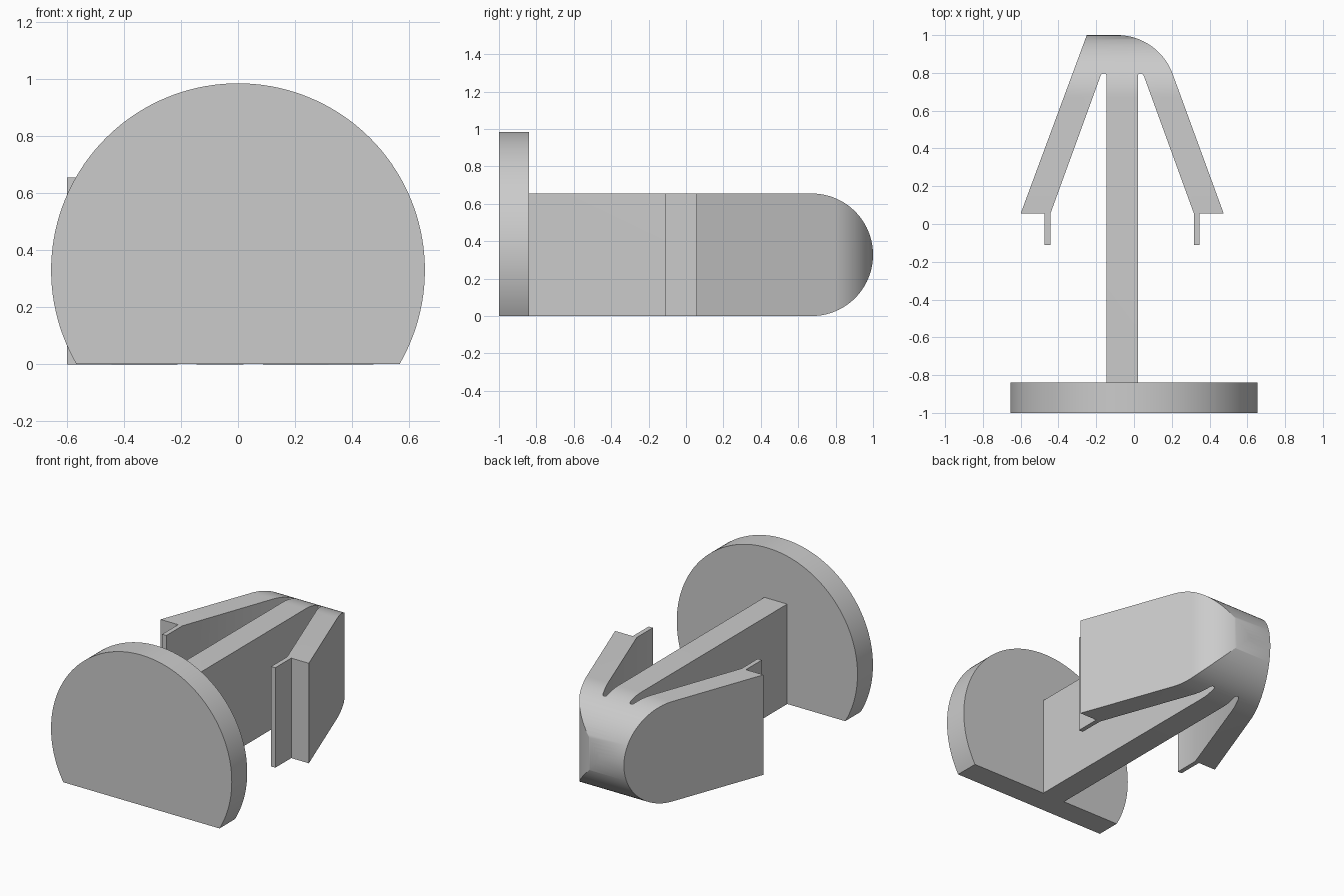
import bpy, bmesh
from math import sin, cos, pi, radians
from mathutils import Vector

cube = bpy.data.objects.get("Cube")
if cube:
    bpy.data.objects.remove(cube, do_unlink=True)

grey = bpy.data.materials.new("light grey plastic")
grey.use_nodes = True
colour = (0.6, 0.6, 0.6, 1)
grey.diffuse_color = colour
grey.node_tree.nodes["Principled BSDF"].inputs["Base Color"].default_value = colour


def arc(cx, cy, r, start, end, steps):
    """Points on a circle, angles in degrees."""
    angles = [radians(start + (end - start) * i / steps) for i in range(steps + 1)]
    return [(cx + r * cos(a), cy + r * sin(a)) for a in angles]


def prism(name, outline, place, depth):
    """Extrude a closed outline; place maps a 2D point into space."""
    bm = bmesh.new()
    face = bm.faces.new([bm.verts.new(place(u, v)) for u, v in outline])
    out = bmesh.ops.extrude_face_region(bm, geom=[face])
    moved = [g for g in out["geom"] if isinstance(g, bmesh.types.BMVert)]
    bmesh.ops.translate(bm, verts=moved, vec=Vector(depth))
    bmesh.ops.recalc_face_normals(bm, faces=bm.faces)
    mesh = bpy.data.meshes.new(name)
    bm.to_mesh(mesh)
    bm.free()
    mesh.materials.append(grey)
    obj = bpy.data.objects.new(name, mesh)
    bpy.context.collection.objects.link(obj)
    return obj


def activate(obj):
    bpy.ops.object.select_all(action='DESELECT')
    obj.select_set(True)
    bpy.context.view_layer.objects.active = obj


HEIGHT = 0.655
HALF = HEIGHT / 2
AXIS = -0.0625      # the stem and arms sit slightly off centre
PLATE_BACK = -0.84

# Round head plate with a flat bottom
chord = 30.2
head = prism("head_plate", arc(0, 0.33, 0.655, -chord, 180 + chord, 96),
             lambda u, v: (u, -1, max(v, 0)), (0, 1 + PLATE_BACK, 0))

# Half of the stem, slot and barbed arm, as offsets from the stem axis
half = [(0.0825, PLATE_BACK), (0.0825, 0.785), (0.086, 0.794), (0.0925, 0.797),
        (0.102, 0.797), (0.11, 0.792), (0.115, 0.783), (0.38, 0.055),
        (0.38, -0.11), (0.41, -0.11), (0.41, 0.055), (0.5375, 0.055)]
right = [(AXIS + d, y) for d, y in half]
left = [(AXIS - d, y) for d, y in reversed(half)]
nose = arc(-0.09, 0.686, 0.314, 20, 90, 32) + [(-0.25, 1)]
clip = prism("stem_and_arms", right + nose + left,
             lambda u, v: (u, v, 0), (0, 0, HEIGHT))

# Round the tip when seen from the side
rounder = prism("tip_rounder", [(-2, 0)] + arc(1 - HALF, HALF, HALF, -90, 90, 48) + [(-2, HEIGHT)],
                lambda u, v: (-1, u, v), (2, 0, 0))
rounder.hide_render = True
cut = clip.modifiers.new("round tip", 'BOOLEAN')
cut.operation = 'INTERSECT'
cut.solver = 'EXACT'
cut.object = rounder
activate(clip)
bpy.ops.object.modifier_apply(modifier=cut.name)
bpy.data.objects.remove(rounder, do_unlink=True)

for obj in (head, clip):
    activate(obj)
    bpy.ops.object.shade_smooth_by_angle(angle=radians(25))
